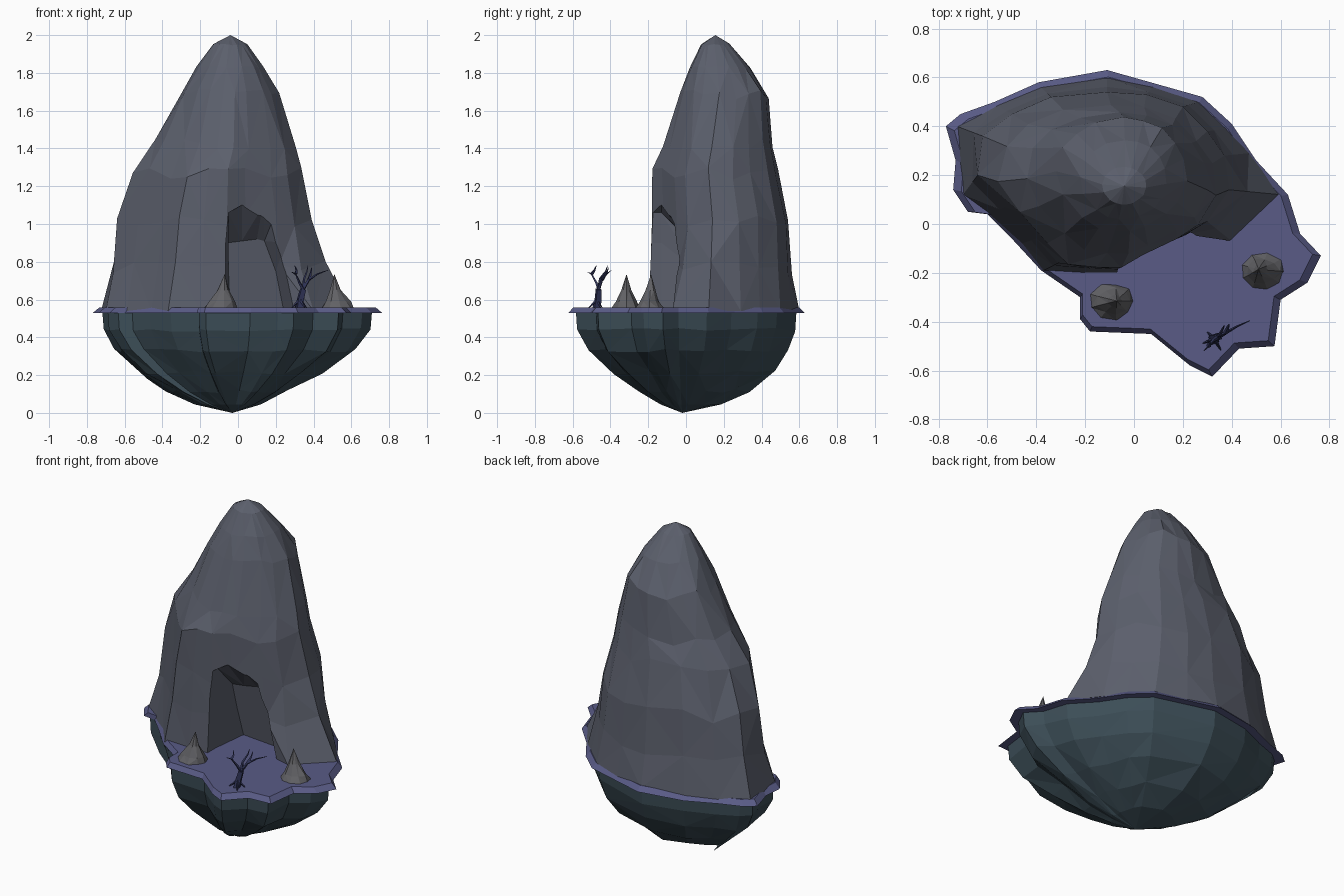
import bpy, bmesh, math, random

if "Cube" in bpy.data.objects:
    bpy.data.objects.remove(bpy.data.objects["Cube"])

random.seed(4)


def material(name, rgb):
    m = bpy.data.materials.new(name)
    m.diffuse_color = (*rgb, 1)
    m.use_nodes = True
    m.node_tree.nodes["Principled BSDF"].inputs["Base Color"].default_value = m.diffuse_color
    return m


def loft(name, rings, mat=None, tip=None):
    """Skin closed rings of equal length, capped or drawn to a tip."""
    bm = bmesh.new()
    vs = [[bm.verts.new(p) for p in r] for r in rings]
    n = len(vs[0])
    for k, (a, b) in enumerate(zip(vs, vs[1:])):
        for i in range(n):
            j = (i + 1) % n
            if (i + k) % 2:
                bm.faces.new((a[i], a[j], b[j]))
                bm.faces.new((a[i], b[j], b[i]))
            else:
                bm.faces.new((a[i], a[j], b[i]))
                bm.faces.new((a[j], b[j], b[i]))
    bm.faces.new(vs[0])
    if tip:
        t = bm.verts.new(tip)
        for i in range(n):
            bm.faces.new((vs[-1][i], vs[-1][(i + 1) % n], t))
    else:
        bm.faces.new(vs[-1])
    bmesh.ops.recalc_face_normals(bm, faces=bm.faces)
    me = bpy.data.meshes.new(name)
    bm.to_mesh(me)
    bm.free()
    ob = bpy.data.objects.new(name, me)
    bpy.context.collection.objects.link(ob)
    if mat:
        me.materials.append(mat)
    return ob


def lerp(a, b, t):
    return a + (b - a) * t


stone = material("stone", (.105, .115, .15))
spire_stone = material("spire_stone", (.12, .12, .13))
turf = material("turf", (.10, .105, .24))
under = material("under", (.045, .075, .095))
wood = material("wood", (.03, .035, .10))

# Grass slab with a sloping rim
outline = [(-.77, .40), (-.71, .45), (-.57, .50), (-.39, .58), (-.11, .63), (.28, .52),
           (.40, .41), (.50, .26), (.63, .12), (.68, -.04), (.765, -.13), (.71, -.24),
           (.60, -.31), (.575, -.50), (.43, -.51), (.32, -.625), (.23, -.58), (.07, -.45),
           (-.18, -.44), (-.22, -.39), (-.22, -.30), (-.38, -.19), (-.50, -.06),
           (-.60, .04), (-.68, .05), (-.74, .14), (-.73, .26)]
loft("grass_slab", [[(x, y, .528) for x, y in outline],
                    [(x * .955, y * .955, .557) for x, y in outline]], turf)

# Underside rock rounding down to a tip, fuller at the back
rings = []
for z, s, extra in [(.535, .93, 0), (.44, .92, 0), (.33, .82, .04), (.215, .60, .15),
                    (.115, .38, .16), (.045, .19, .12)]:
    ring = []
    for x, y in outline:
        k = s + extra * max(0, y) / .6
        ring.append((lerp(-.03, x, k), lerp(-.02, y, k),
                     z + random.uniform(-.01, .01) * (.1 < z < .5)))
    rings.append(ring)
rings[3][0] = (-.48, .42, .18)
loft("underside_rock", rings, under, (-.03, -.02, 0))

# Mountain: base and mid plan, then rings rounding off to the peak
base = [(-.725, .40), (-.70, .12), (-.59, .04), (-.46, -.08), (-.37, -.19), (-.20, -.20),
        (-.02, -.20), (.04, -.12), (.25, -.03), (.40, -.07), (.60, .12), (.47, .29),
        (.38, .39), (.265, .50), (.08, .56), (-.11, .60), (-.38, .56), (-.56, .485)]
mid = [(-.62, .36), (-.64, .20), (-.53, .07), (-.40, -.06), (-.31, -.16), (-.18, -.18),
       (-.06, -.18), (.04, -.12), (.20, -.05), (.30, .01), (.39, .14), (.37, .28),
       (.30, .38), (.20, .48), (.05, .53), (-.11, .54), (-.34, .52), (-.50, .45)]
rings = [[(lerp(a[0], b[0], t), lerp(a[1], b[1], t),
           z + random.uniform(-.04, .04) * (z > .6)) for a, b in zip(base, mid)]
         for z, t in [(.54, 0), (.77, .65), (1.02, 1)]]
for z, x0, x1, y0, y1, w in [(1.27, -.55, .335, -.18, .49, .2), (1.42, -.44, .30, -.12, .46, .5),
                             (1.68, -.315, .215, -.03, .435, .8), (1.83, -.22, .135, .02, .345, 1),
                             (1.95, -.13, .05, .08, .235, 1)]:
    ring = []
    for x, y in mid:
        u, v = (x + .125) / .515, (y - .18) / .36
        a = math.atan2(v, u)
        u, v = lerp(u, math.cos(a), w), lerp(v, math.sin(a), w)
        r = 1 + random.uniform(-.02, .02)
        ring.append(((x0 + x1) / 2 + u * r * (x1 - x0) / 2,
                     (y0 + y1) / 2 + v * r * (y1 - y0) / 2,
                     z + random.uniform(-1, 1) * (.035 if z < 1.7 else .006)))
    rings.append(ring)
mountain = loft("mountain", rings, stone, (-.04, .155, 2))

# Cave opening cut into the front, its back wall leaning inwards
arch = [(-.07, .50), (-.065, .90), (-.05, 1.06), (.02, 1.10), (.13, 1.09),
        (.20, 1.06), (.25, .90), (.34, .50)]
inner = [(-.04, .13, .50), (-.05, .06, .75), (-.06, .03, .90), (.02, .03, .91), (.10, .04, .92),
         (.14, .04, .91), (.20, .07, .75), (.25, .10, .50)]
cutter = loft("cave_cutter", [[(x, -.5, z) for x, z in arch],
                              [(x, -.13, z) for x, z in arch], inner], stone)
cutter.hide_render = True
mod = mountain.modifiers.new("cave", "BOOLEAN")
mod.operation, mod.object, mod.solver = "DIFFERENCE", cutter, "EXACT"
bpy.context.view_layer.objects.active = mountain
bpy.ops.object.modifier_apply(modifier=mod.name)
bpy.data.objects.remove(cutter)


# Pointed standing rocks
def spire(name, cx, cy, tx, ty):
    rings = []
    for z, r, t in [(.55, .09, 0), (.59, .065, .2), (.65, .03, .6)]:
        ring = []
        for i in range(9):
            a = i * math.tau / 9
            k = r * random.uniform(.85, 1.12)
            ring.append((cx + tx * t + k * math.cos(a), cy + ty * t + .85 * k * math.sin(a), z))
        rings.append(ring)
    loft(name, rings, spire_stone, (cx + tx, cy + ty, .735))


spire("left_spire", -.09, -.315, .02, 0)
spire("right_spire", .53, -.195, -.02, .01)

# Bare tree: trunk, branches and roots as tapered four-sided tubes
cu = bpy.data.curves.new("bare_tree", "CURVE")
cu.dimensions, cu.bevel_depth, cu.bevel_resolution, cu.use_fill_caps = "3D", .024, 0, True
top = (.345, -.462, .655)
limbs = [[(.325, -.475, .55), (.33, -.465, .60), top],
         [top, (.375, -.445, .705), (.42, -.42, .735), (.475, -.395, .755)],
         [top, (.325, -.475, .69), (.305, -.50, .735), (.285, -.52, .745)],
         [top, (.35, -.455, .71), (.365, -.425, .75), (.37, -.415, .78)],
         [(.305, -.50, .735), (.31, -.485, .755), (.30, -.475, .78)],
         [(.375, -.445, .705), (.385, -.42, .74), (.39, -.41, .77)]]
for dx, dy in [(-.05, -.02), (.03, -.05), (.04, .02), (-.03, .03)]:
    limbs.append([(.328, -.47, .60), (.328 + dx * .5, -.47 + dy * .5, .575),
                  (.328 + dx, -.47 + dy, .552)])
for n, pts in enumerate(limbs):
    sp = cu.splines.new("POLY")
    sp.points.add(len(pts) - 1)
    start, end = (1, .75) if n == 0 else (.42, .06)
    for i, p in enumerate(pts):
        sp.points[i].co = (*p, 1)
        sp.points[i].radius = lerp(start, end, i / (len(pts) - 1))
    sp.use_smooth = False
tree = bpy.data.objects.new("bare_tree", cu)
bpy.context.collection.objects.link(tree)
cu.materials.append(wood)
bpy.ops.object.select_all(action="DESELECT")
tree.select_set(True)
bpy.context.view_layer.objects.active = tree
bpy.ops.object.convert(target="MESH")
